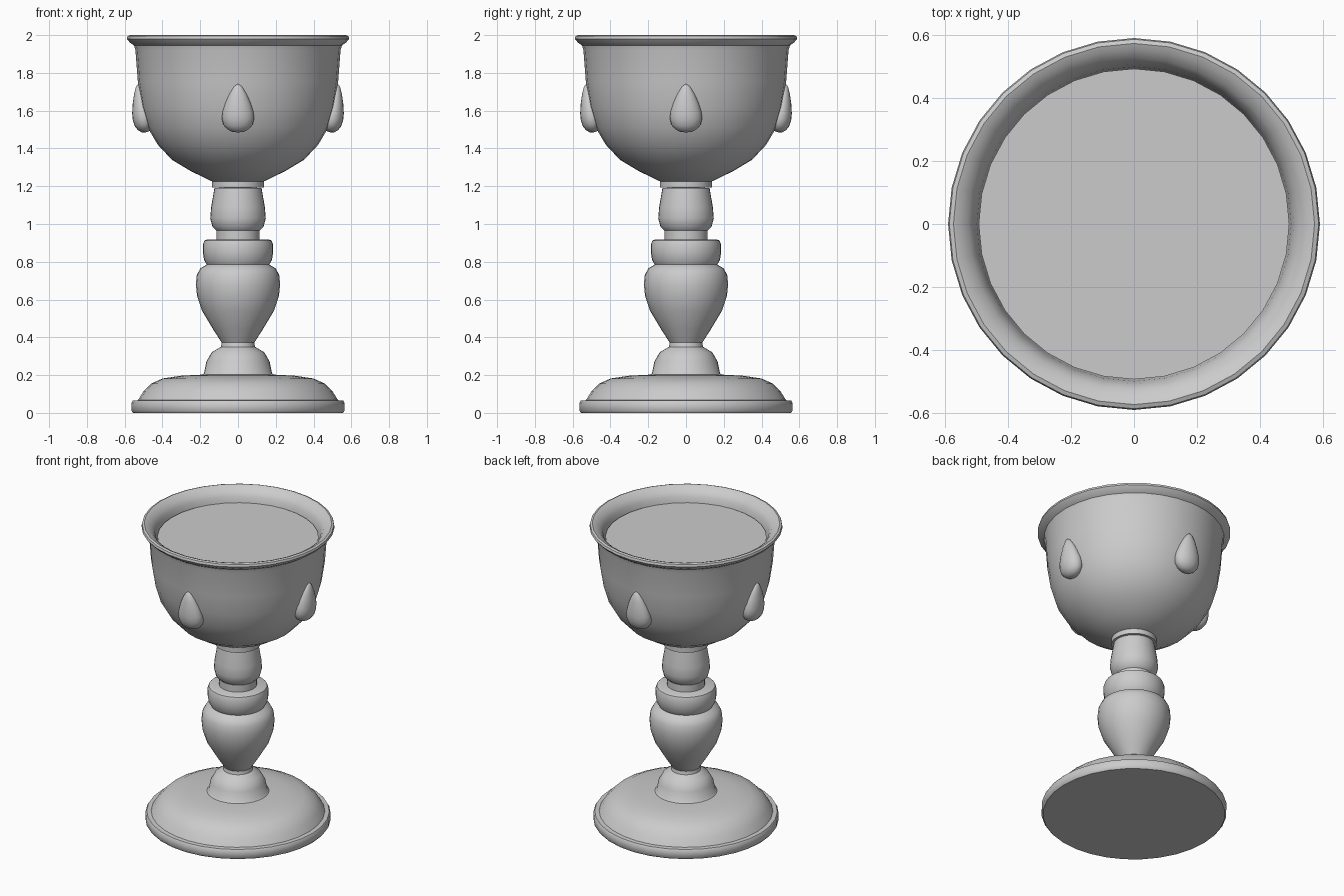
import bpy, bmesh
from math import pi, sin, cos, radians
from mathutils import Matrix


def lathe(name, profile, segs=32, matrix=None, angle=40):
    """Revolve (radius, height) points around z; radius 0 makes a pole."""
    bm = bmesh.new()
    rings = []
    for r, z in profile:
        if r == 0:
            rings.append([bm.verts.new((0, 0, z))] * segs)
        else:
            rings.append([bm.verts.new((r * cos(2 * pi * i / segs), r * sin(2 * pi * i / segs), z))
                          for i in range(segs)])
    for a, b in zip(rings, rings[1:]):
        for i in range(segs):
            j = (i + 1) % segs
            bm.faces.new(dict.fromkeys((a[i], a[j], b[j], b[i])))
    if matrix:
        bm.transform(matrix)
    bm.normal_update()
    mesh = bpy.data.meshes.new(name)
    bm.to_mesh(mesh)
    bm.free()
    ob = bpy.data.objects.new(name, mesh)
    bpy.context.collection.objects.link(ob)
    bpy.ops.object.select_all(action='DESELECT')
    ob.select_set(True)
    bpy.context.view_layer.objects.active = ob
    bpy.ops.object.shade_smooth_by_angle(angle=radians(angle))
    return ob


# Foot: rim plate with a low dome
lathe("foot", [(0, 0), (0.555, 0), (0.565, 0.012), (0.565, 0.052), (0.557, 0.065),
               (0.53, 0.067), (0.50, 0.115), (0.46, 0.155), (0.40, 0.182),
               (0.30, 0.197), (0.18, 0.203), (0, 0.203)])

# Stem, from the bottom up
lathe("stem_base", [(0, 0.19), (0.195, 0.198), (0.18, 0.21), (0.168, 0.27), (0.14, 0.32),
                    (0.09, 0.35), (0.085, 0.38), (0, 0.38)])
lathe("stem_baluster", [(0, 0.365), (0.085, 0.37), (0.13, 0.44), (0.19, 0.54), (0.217, 0.62),
                        (0.223, 0.68), (0.218, 0.73), (0.20, 0.765), (0.165, 0.785),
                        (0.16, 0.80), (0, 0.80)])
lathe("stem_collar", [(0, 0.785), (0.165, 0.785), (0.18, 0.81), (0.186, 0.85), (0.186, 0.89),
                      (0.178, 0.912), (0.165, 0.918), (0, 0.918)])
lathe("stem_neck", [(0, 0.91), (0.115, 0.91), (0.115, 0.965), (0.135, 0.985), (0.147, 1.03),
                    (0.142, 1.09), (0.125, 1.19), (0, 1.20)])
lathe("stem_ring", [(0, 1.193), (0.138, 1.193), (0.138, 1.228), (0, 1.228)])

# Bowl: outer wall, rolled lip, inner wall
lathe("bowl", [(0, 1.222), (0.13, 1.222), (0.25, 1.28), (0.35, 1.34), (0.425, 1.42), (0.478, 1.51),
               (0.51, 1.62), (0.53, 1.75), (0.543, 1.92), (0.55, 1.945), (0.572, 1.96),
               (0.589, 1.98), (0.585, 1.995), (0.572, 2.0), (0.552, 1.992), (0.525, 1.97),
               (0.508, 1.945), (0.498, 1.90), (0.48, 1.75), (0.46, 1.62), (0.42, 1.51),
               (0.34, 1.42), (0.22, 1.34), (0, 1.30)])

# Drink filling the bowl
lathe("drink_surface", [(0, 1.87), (0.485, 1.87), (0.492, 1.91), (0, 1.91)])

# Four teardrop gems leaning with the bowl wall
drop = [(0, 0), (0.032, 0.004), (0.058, 0.018), (0.078, 0.042), (0.085, 0.075),
        (0.082, 0.11), (0.066, 0.16), (0.045, 0.207), (0.02, 0.247), (0, 0.26)]
for k in range(4):
    place = (Matrix.Rotation(k * pi / 2, 4, 'Z') @ Matrix.Translation((0.488, 0, 1.485))
             @ Matrix.Rotation(radians(9), 4, 'Y') @ Matrix.Diagonal((0.68, 1, 1, 1)))
    lathe(f"teardrop_gem_{k + 1}", drop, 20, place, 60)
